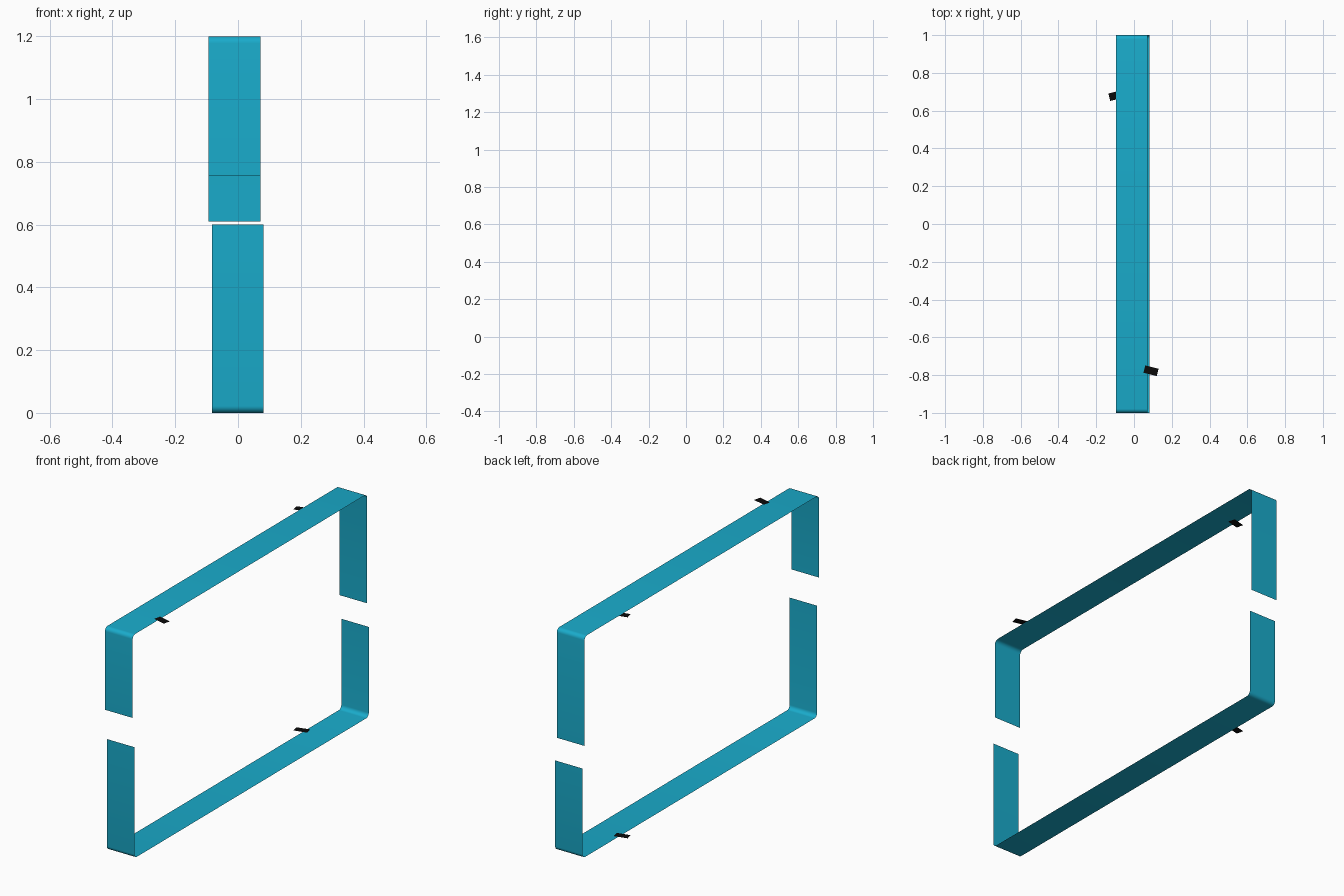
import bpy, bmesh, math
from mathutils import Matrix

if "Cube" in bpy.data.objects:
    bpy.data.objects.remove(bpy.data.objects["Cube"])


def material(name, color):
    m = bpy.data.materials.new(name)
    m.diffuse_color = color
    m.use_nodes = True
    m.node_tree.nodes["Principled BSDF"].inputs["Base Color"].default_value = m.diffuse_color
    return m


teal = material("teal", (0.01, 0.41, 0.6, 1))
black = material("black", (0.003, 0.003, 0.003, 1))


def finish(bm, name, mat):
    me = bpy.data.meshes.new(name)
    bm.to_mesh(me)
    bm.free()
    me.materials.append(mat)
    ob = bpy.data.objects.new(name, me)
    bpy.context.collection.objects.link(ob)
    return ob


def bracket(name, x0, x1, z_flat, z_front, z_back, radius=0.022, steps=6):
    """Thin U-shaped sheet: front leg, rounded corners, long flat run, back leg."""
    s = 1 if z_front > z_flat else -1
    pts = [(-1, z_front)]
    for side in (-1, 1):
        arc = []
        for i in range(steps + 1):
            a = math.pi / 2 * i / steps
            arc.append((side * (1 - radius + radius * math.cos(a)),
                        z_flat + s * radius * (1 - math.sin(a))))
        pts += arc if side < 0 else arc[::-1]
    pts.append((1, z_back))
    bm = bmesh.new()
    rows = [[bm.verts.new((x, y, z)) for x in (x0, x1)] for y, z in pts]
    for a, b in zip(rows, rows[1:]):
        f = bm.faces.new((a[0], a[1], b[1], b[0]))
        f.smooth = True
    # outward side faces away from the loop's middle
    if s > 0:
        bmesh.ops.reverse_faces(bm, faces=bm.faces[:])
    return finish(bm, name, teal)


def tab(name, x, y, z, angle, length=0.073, width=0.04):
    """Small flat black tab, turned slightly about z."""
    bm = bmesh.new()
    m = (Matrix.Translation((x, y, z)) @ Matrix.Rotation(math.radians(angle), 4, 'Z')
         @ Matrix.Diagonal((length, width, 1, 1)))
    bmesh.ops.create_grid(bm, x_segments=1, y_segments=1, size=0.5, matrix=m)
    return finish(bm, name, black)


# Two facing halves of the open loop
bracket("upper_strip", -0.094, 0.071, 1.2, 0.755, 0.61)
bracket("lower_strip", -0.083, 0.081, 0.0, 0.6, 0.485)

# Tabs under and over the strip edges
tab("upper_front_tab", 0.09, -0.777, 1.203, -14)
tab("upper_back_tab", -0.095, 0.68, 1.197, 14)
tab("lower_back_tab", -0.095, 0.68, 0.004, 14)
